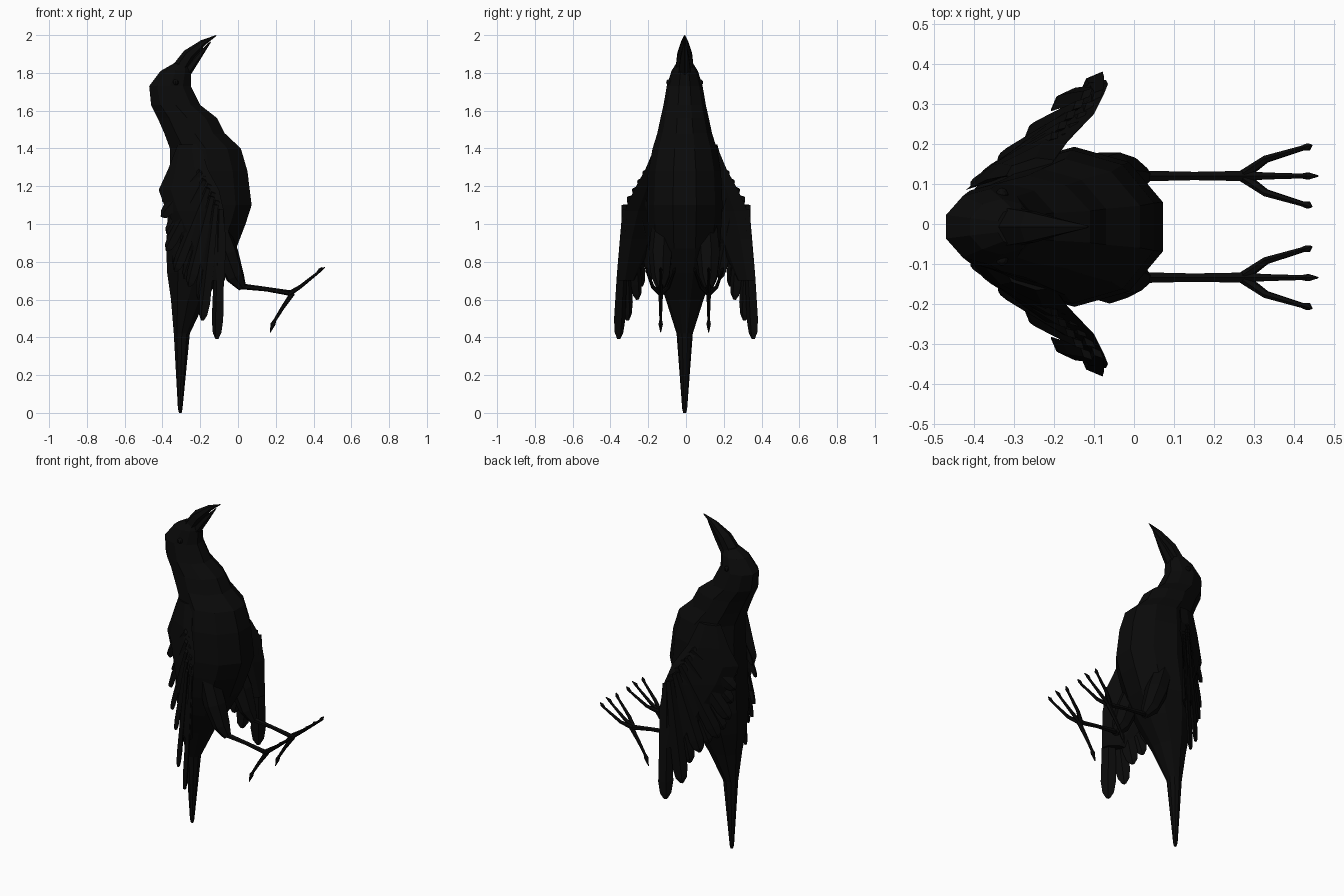
import bpy, bmesh, math
from mathutils import Vector

cube = bpy.data.objects.get("Cube")
if cube:
    bpy.data.objects.remove(cube)

CY = -0.007  # centre line of body and legs

black = bpy.data.materials.new("feather black")
black.use_nodes = True
COLOR = (0.003, 0.003, 0.003, 1)
black.diffuse_color = COLOR
black.node_tree.nodes["Principled BSDF"].inputs["Base Color"].default_value = COLOR


def loft(name, shells):
    """One object from several shells, each a list of equal rings of points."""
    bm = bmesh.new()
    for rings in shells:
        rows = [[bm.verts.new(p) for p in ring] for ring in rings]
        n = len(rows[0])
        for a, b in zip(rows, rows[1:]):
            for i in range(n):
                j = (i + 1) % n
                bm.faces.new((a[i], a[j], b[j], b[i]))
        bm.faces.new(rows[0][::-1])
        bm.faces.new(rows[-1])
    bmesh.ops.recalc_face_normals(bm, faces=bm.faces)
    mesh = bpy.data.meshes.new(name)
    bm.to_mesh(mesh)
    bm.free()
    mesh.materials.append(black)
    ob = bpy.data.objects.new(name, mesh)
    bpy.context.collection.objects.link(ob)
    return ob


def tube(path, radii, sides=6, flat=1.0):
    """Rings around a path; flat scales the direction across y."""
    pts = [Vector(p) for p in path]
    rings = []
    for i, p in enumerate(pts):
        d = (pts[min(i + 1, len(pts) - 1)] - pts[max(i - 1, 0)]).normalized()
        u = (Vector((0, 1, 0)) - d * d.y).normalized()
        v = d.cross(u)
        ring = []
        for k in range(sides):
            t = math.tau * (k + 0.5) / sides
            ring.append(p + radii[i] * (u * math.cos(t) + v * math.sin(t) * flat))
        rings.append(ring)
    return rings


# Body, head and tail: height, back x, belly x, half width
BODY = [
    (1.85, -0.34, -0.27, 0.045), (1.81, -0.41, -0.25, 0.07),
    (1.73, -0.47, -0.25, 0.095), (1.63, -0.46, -0.20, 0.112),
    (1.56, -0.425, -0.11, 0.128), (1.48, -0.39, -0.07, 0.145),
    (1.40, -0.36, 0.015, 0.17), (1.28, -0.36, 0.05, 0.192),
    (1.10, -0.37, 0.072, 0.20), (1.00, -0.375, 0.04, 0.195),
    (0.87, -0.38, -0.01, 0.185), (0.74, -0.375, -0.08, 0.15),
    (0.60, -0.355, -0.17, 0.10), (0.42, -0.34, -0.255, 0.043),
    (0.02, -0.318, -0.294, 0.013), (0.0, -0.312, -0.298, 0.008)]
SIDES = 10
rings = []
for z, back, belly, half in BODY:
    ring = []
    for k in range(SIDES):
        t = math.tau * (k + 0.5) / SIDES
        cx = math.cos(t) / math.cos(math.pi / SIDES)
        ring.append(((back + belly) / 2 + (belly - back) / 2 * cx,
                     CY + half * math.sin(t), z))
    rings.append(ring)
loft("body", [rings])

# Beak
loft("upper_beak", [tube([(-0.31, CY, 1.82), (-0.26, CY, 1.895), (-0.185, CY, 1.96),
                          (-0.115, CY, 1.998)], [0.055, 0.045, 0.022, 0.003], 6, 0.75)])
loft("lower_beak", [tube([(-0.275, CY, 1.80), (-0.215, CY, 1.88), (-0.145, CY, 1.965)],
                         [0.038, 0.026, 0.004], 6, 0.7)])


def feather(base, tip, width, thick, normal):
    """Flat tapered blade with a raised middle."""
    base, tip = Vector(base), Vector(tip)
    side = (tip - base).cross(normal).normalized()
    rings = []
    for f, w in ((0, 0.5), (0.5, 0.9), (0.85, 1), (0.95, 0.75), (1, 0.25)):
        p = base.lerp(tip, f)
        s = side * width * w / 2
        h = normal * thick * (0.4 + 0.6 * w) / 2
        rings.append([p - s, p + h, p + s, p - h])
    return rings


# Feather tips from the longest outer one to the shortest at the back
TIPS = [(-0.12, 0.365, 0.39), (-0.18, 0.30, 0.49), (-0.215, 0.265, 0.60),
        (-0.25, 0.225, 0.67), (-0.29, 0.185, 0.71), (-0.325, 0.155, 0.75),
        (-0.35, 0.13, 0.79), (-0.37, 0.11, 0.86), (-0.385, 0.10, 0.95),
        (-0.395, 0.09, 1.04), (-0.405, 0.085, 1.12)]
# Wing covert rows: leading x, y, trailing x, y, height
COVERT = [(-0.20, 0.16, -0.32, 0.12, 1.42), (-0.16, 0.215, -0.37, 0.11, 1.29),
          (-0.10, 0.275, -0.42, 0.085, 1.18), (-0.075, 0.325, -0.38, 0.10, 1.07),
          (-0.065, 0.35, -0.29, 0.165, 0.92), (-0.07, 0.36, -0.17, 0.275, 0.70)]

for label, s in (("left", 1), ("right", -1)):
    def flip(p):
        return Vector((p[0], s * p[1], p[2]))

    normal = Vector((-0.7, 0.71 * s, 0))

    # Wing coverts
    rings = []
    for lx, ly, tx, ty, z in COVERT:
        a, b = flip((lx, ly, z)), flip((tx, ty, z))
        h = normal * 0.022
        rings.append([a, a.lerp(b, 0.25) + h, a.lerp(b, 0.75) + h, b,
                      a.lerp(b, 0.75) - h, a.lerp(b, 0.25) - h])
    loft(label + "_wing_coverts", [rings])

    # Flight feathers fanning from the leading edge
    blades = []
    first, last = Vector((-0.10, 0.33, 1.08)), Vector((-0.20, 0.20, 1.30))
    for i, tip in enumerate(TIPS):
        f = i / (len(TIPS) - 1)
        shift = normal * (0.012 if i % 2 else -0.012)
        blades.append(feather(flip(first.lerp(last, f)) + shift, flip(tip) + shift,
                              0.085 - 0.01 * f, 0.03, normal))
    loft(label + "_flight_feathers", blades)

    # Thigh, shank and toes
    y = 0.127 * s

    def leg(*pts):
        return [(px, CY + y + py, pz) for px, py, pz in pts]

    loft(label + "_thigh", [tube(leg((-0.11, -0.01 * s, 0.98), (-0.06, 0, 0.84),
                                     (-0.015, 0, 0.72), (0.025, 0, 0.66)),
                                 [0.06, 0.065, 0.05, 0.022], 7)])
    loft(label + "_shank", [tube(leg((0.0, 0, 0.672), (0.15, 0, 0.655), (0.29, 0, 0.632)),
                                 [0.016, 0.012, 0.015])])
    toes = [tube(leg((0.27, 0, 0.63), (0.33, 0.55 * spread, 0.668),
                     (0.42, 0.9 * spread, 0.74), (0.435, 0.94 * spread, 0.757),
                     (0.46 - abs(spread) * 0.2, spread, 0.77)),
                 [0.014, 0.010, 0.007, 0.010, 0.002]) for spread in (-0.077, 0, 0.077)]
    toes.append(tube(leg((0.29, 0, 0.635), (0.235, 0, 0.555), (0.195, 0, 0.49),
                         (0.185, 0, 0.47), (0.17, 0, 0.425)),
                     [0.014, 0.010, 0.008, 0.013, 0.002]))
    loft(label + "_toes", toes)

    # Eye
    bpy.ops.mesh.primitive_uv_sphere_add(segments=8, ring_count=6, radius=0.016,
                                         location=(-0.33, CY + 0.082 * s, 1.75))
    eye = bpy.context.object
    eye.name = label + "_eye"
    eye.data.materials.append(black)
